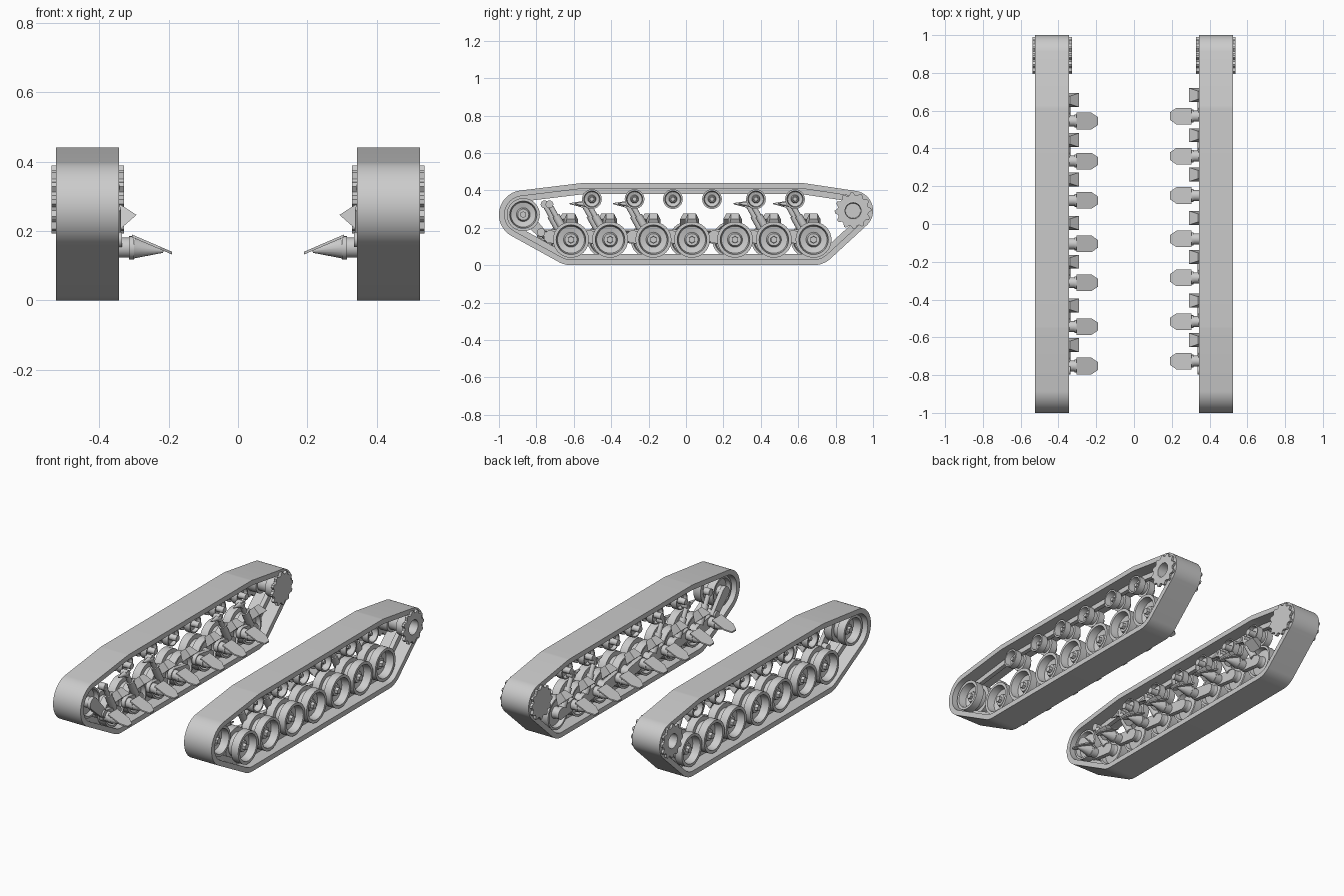
import bpy, bmesh, math
from mathutils import Vector, Matrix

cube = bpy.data.objects.get("Cube")
if cube:
    bpy.data.objects.remove(cube, do_unlink=True)

grey = bpy.data.materials.new("plain_grey")
grey.use_nodes = True
colour = (0.6, 0.6, 0.6, 1)
grey.diffuse_color = colour
grey.node_tree.nodes["Principled BSDF"].inputs["Base Color"].default_value = colour

MID = 0.434          # distance from the centre line to the track's middle
TAU = math.tau


def finish(name, bm, smooth=True):
    bmesh.ops.recalc_face_normals(bm, faces=bm.faces[:])
    mesh = bpy.data.meshes.new(name)
    bm.to_mesh(mesh)
    bm.free()
    mesh.materials.append(grey)
    ob = bpy.data.objects.new(name, mesh)
    bpy.context.collection.objects.link(ob)
    if smooth:
        bpy.ops.object.select_all(action='DESELECT')
        ob.select_set(True)
        bpy.context.view_layer.objects.active = ob
        bpy.ops.object.shade_smooth_by_angle(angle=math.radians(32))
    return ob


def lathe(name, profile, side, x, y, z, rs=1.0, xs=1.0, steps=32):
    """Spin (offset, radius) pairs about an axis along x; ends lie on the axis."""
    bm = bmesh.new()
    rings = []
    for u, r in profile:
        px = side * (x + u * xs)
        if r == 0:
            rings.append([bm.verts.new((px, y, z))] * steps)
        else:
            rings.append([bm.verts.new((px, y + r * rs * math.cos(TAU * i / steps),
                                        z + r * rs * math.sin(TAU * i / steps)))
                          for i in range(steps)])
    for a, b in zip(rings, rings[1:]):
        for i in range(steps):
            j = (i + 1) % steps
            bm.faces.new(dict.fromkeys((a[i], a[j], b[j], b[i])))
    return finish(name, bm)


def outline(circles, inset=0.0, steps=144):
    """Outline of a band pulled round (y, z, radius) circles."""
    pts = []
    for i in range(steps):
        c, s = math.cos(TAU * i / steps), math.sin(TAU * i / steps)
        y, z, r = max(circles, key=lambda k: k[0] * c + k[1] * s + k[2])
        pts.append((y + (r - inset) * c, z + (r - inset) * s))
    return pts


def band(name, outer, inner, side, x0, x1):
    """Closed ring between two matching yz outlines."""
    bm = bmesh.new()
    loops = [[bm.verts.new((side * x, y, z)) for y, z in pts]
             for pts, x in ((outer, x0), (outer, x1), (inner, x1), (inner, x0))]
    n = len(outer)
    for k in range(4):
        a, b = loops[k], loops[(k + 1) % 4]
        for i in range(n):
            j = (i + 1) % n
            bm.faces.new((a[i], a[j], b[j], b[i]))
    return finish(name, bm)


def plate(name, pts, side, x0, x1):
    """Solid yz outline extruded along x."""
    bm = bmesh.new()
    face = bm.faces.new([bm.verts.new((side * x0, y, z)) for y, z in pts])
    geo = bmesh.ops.extrude_face_region(bm, geom=[face])["geom"]
    bmesh.ops.translate(bm, vec=(side * (x1 - x0), 0, 0),
                        verts=[v for v in geo if isinstance(v, bmesh.types.BMVert)])
    return finish(name, bm)


def rod(name, a, b, r1, r2, sides=16, turn=0.0):
    a, b = Vector(a), Vector(b)
    bm = bmesh.new()
    d = b - a
    m = (Matrix.Translation((a + b) / 2) @ d.to_track_quat('Z', 'Y').to_matrix().to_4x4()
         @ Matrix.Rotation(turn, 4, 'Z'))
    bmesh.ops.create_cone(bm, cap_ends=True, segments=sides, radius1=r1, radius2=r2,
                          depth=d.length, matrix=m)
    return finish(name, bm)


def gear(y, z, r_out, r_in, teeth=12):
    pts = []
    for i in range(teeth * 4):
        r = r_out if i % 4 < 2 else r_in
        a = TAU * i / (teeth * 4)
        pts.append((y + r * math.cos(a), z + r * math.sin(a)))
    return pts


def stop_pad(name, side, y):
    """Sloping pad with clipped corners at the end of each torsion bar."""
    bm = bmesh.new()
    pts = [(.305, -.044), (.225, -.044), (.19, -.02), (.19, .02), (.225, .044), (.305, .044)]
    top, low = [], []
    for x, dy in pts:
        z = .14 + (x - .19) * .43
        top.append(bm.verts.new((side * x, y + dy, z)))
        low.append(bm.verts.new((side * x, y + dy, z - .008)))
    bm.faces.new(top)
    bm.faces.new(low)
    for i in range(6):
        j = (i + 1) % 6
        bm.faces.new((top[i], top[j], low[j], low[i]))
    finish(name, bm, False)


WHEEL = [(-.065, 0), (-.065, .03), (-.045, .035), (-.04, .078), (-.065, .084), (-.065, .096),
         (-.018, .096), (-.018, .07), (.018, .07), (.018, .096), (.065, .096), (.065, .079),
         (.02, .072), (.012, .04), (.035, .032), (.035, 0)]
DRUM = [(-.09, 0), (-.09, .062), (-.03, .062), (-.03, .046), (.03, .046), (.03, .062),
        (.1, .062), (.104, .055), (.104, .043), (.03, .04), (.03, 0)]
WHEEL_Y = (-.615, -.406, -.174, .032, .262, .47, .682)
ROLLER_Y = (-.503, -.275, -.07, .139, .374, .583)
IDLER, SPROCKET = (-.87, .27), (.893, .291)
WHEEL_Z, ROLLER_Z, PIVOT_Z = .136, .353, .152
PATH = [(*IDLER, .13), (-.54, .31, .13), (.61, .31, .13), (*SPROCKET, .107),
        (WHEEL_Y[-1], WHEEL_Z, WHEEL_Z), (WHEEL_Y[0], WHEEL_Z, WHEEL_Z)]

for side, label, shift in ((1, "left", 0), (-1, "right", -.026)):
    # track belt with its central guide rib
    band(label + "_track_belt", outline(PATH), outline(PATH, .03), side, .343, .525)
    band(label + "_track_guide", outline(PATH, .028), outline(PATH, .06), side,
         MID - .013, MID + .013)

    # drive sprocket
    sy, sz = SPROCKET
    teeth = gear(sy, sz, .098, .083)
    hole = gear(sy, sz, .05, .05)
    band(label + "_sprocket_outer_ring", teeth, hole, side, .522, .538)
    plate(label + "_sprocket_inner_plate", teeth, side, .328, .345)
    lathe(label + "_sprocket_drum", DRUM, side, MID, sy, sz)

    # front idler and its tensioner crank
    iy, iz = IDLER
    lathe(label + "_idler_wheel", WHEEL, side, MID, iy, iz, .92)
    rod(label + "_idler_nut", (side * .465, iy, iz), (side * .485, iy, iz), .018, .018, 6)
    plate(label + "_idler_crank", outline([(iy, iz, .035), (-.775, .175, .025)], 0, 32),
          side, .345, .368)
    rod(label + "_crank_pin", (side * .335, -.775, .175), (side * .4, -.775, .175), .022, .022)

    # return rollers
    for n, y in enumerate(ROLLER_Y):
        tag = f"{label}_return_roller_{n + 1}"
        lathe(tag, WHEEL, side, MID, y, ROLLER_Z, .55, .85, 24)
        rod(tag + "_axle", (side * .35, y, ROLLER_Z), (side * .39, y, ROLLER_Z), .018, .018)
        rod(tag + "_cap", (side * .46, y, ROLLER_Z), (side * .478, y, ROLLER_Z), .014, .012, 8)

    # road wheels with suspension
    for n, wy in enumerate(WHEEL_Y):
        y = wy + shift
        py = y - .111
        tag = f"{label}_{n + 1}"
        lathe("road_wheel_" + tag, WHEEL, side, MID, y, WHEEL_Z)
        rod("wheel_nut_" + tag, (side * .465, y, WHEEL_Z), (side * .488, y, WHEEL_Z),
            .02, .018, 6)
        plate("swing_arm_" + tag,
              outline([(y, WHEEL_Z, .032), (py, PIVOT_Z, .034)], 0, 32), side, .346, .372)

        # torsion bar end: flange, collar, tapering nose and pad
        for part, x0, x1, r0, r1 in (("pivot", .36, .312, .029, .029),
                                     ("collar", .314, .299, .034, .034),
                                     ("nose", .3, .215, .032, .006)):
            drop = .009 if part == "nose" else 0
            rod(f"torsion_{part}_{tag}", (side * x0, py, PIVOT_Z),
                (side * x1, py, PIVOT_Z - drop), r0, r1)
        stop_pad("torsion_pad_" + tag, side, py)

        # tilted bump stop above the wheel
        rod("bump_stop_" + tag, (side * .32, y, .222), (side * .355, y, .262),
            .052, .03, 4, math.pi / 4).scale = (1, 1, 1)

        # shock absorber
        if n in (0, 1, 2, 5, 6):
            low = Vector((side * .358, y - .025, .165))
            top = Vector((side * .358, y - .115, .325))
            rod("shock_body_" + tag, low, low.lerp(top, .62), .021, .021)
            rod("shock_rod_" + tag, low.lerp(top, .6), top, .014, .014)
            rod("shock_mount_" + tag, (side * .345, top.y, top.z),
                (side * .385, top.y, top.z), .021, .021)
            if n:
                rod("shock_bracket_" + tag, top, top + Vector((0, -.075, .004)), .018, .003)
